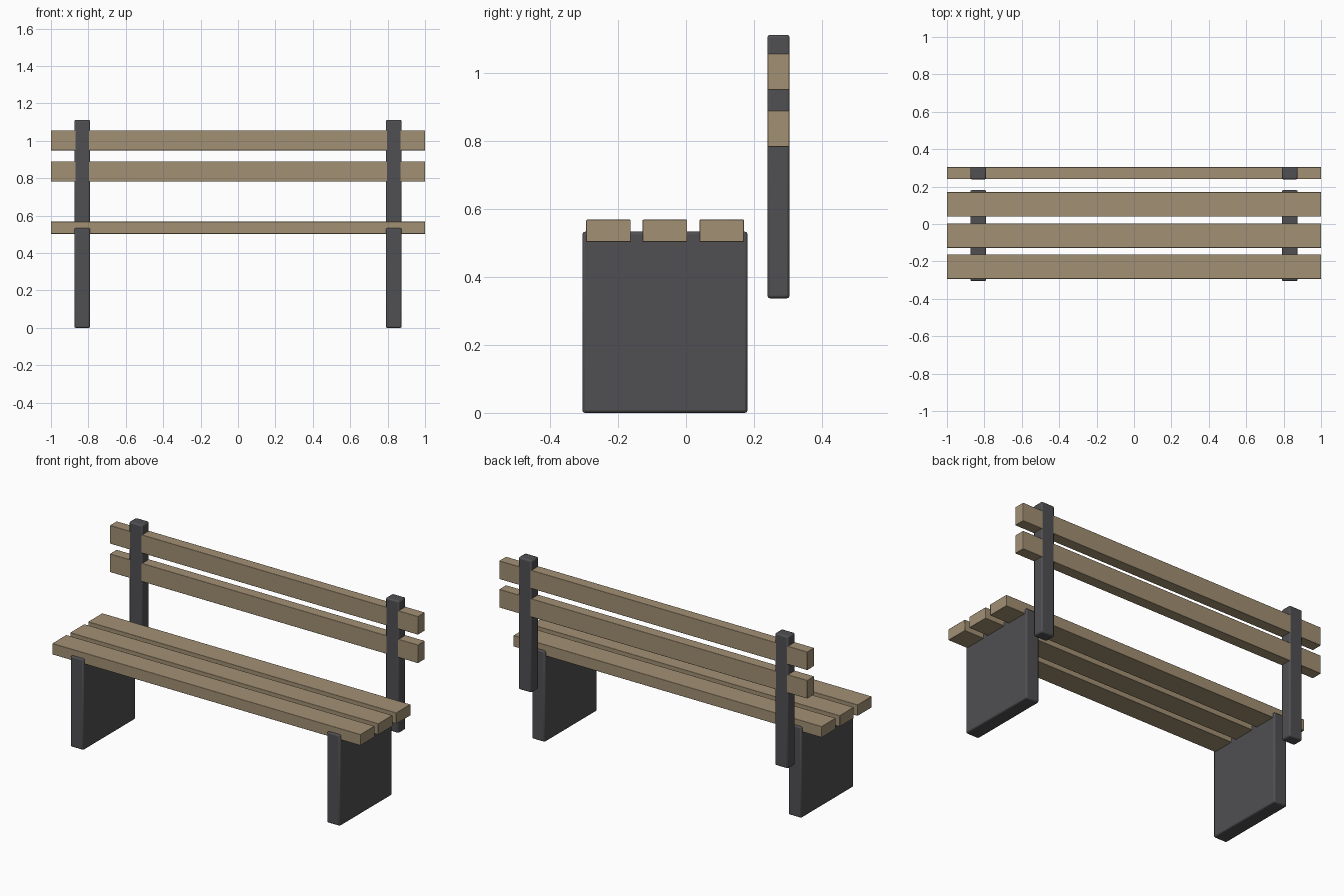
import bpy

cube = bpy.data.objects.get("Cube")
if cube:
    bpy.data.objects.remove(cube, do_unlink=True)


def material(name, rgb):
    mat = bpy.data.materials.new(name)
    mat.use_nodes = True
    colour = (*rgb, 1.0)
    mat.diffuse_color = colour
    mat.node_tree.nodes["Principled BSDF"].inputs["Base Color"].default_value = colour
    return mat


wood = material("tan wood", (0.36, 0.28, 0.175))
iron = material("dark grey metal", (0.08, 0.08, 0.086))


def box(name, xs, ys, zs, mat, bevel):
    """Box spanning the given (min, max) ranges with softened edges."""
    spans = (xs, ys, zs)
    bpy.ops.mesh.primitive_cube_add(size=1, location=[(a + b) / 2 for a, b in spans])
    obj = bpy.context.object
    obj.name = name
    obj.scale = [b - a for a, b in spans]
    bpy.ops.object.transform_apply(location=False, rotation=False, scale=True)
    obj.data.materials.append(mat)
    mod = obj.modifiers.new("soft edges", "BEVEL")
    mod.width = bevel
    mod.segments = 2
    bpy.ops.object.shade_smooth_by_angle()
    return obj


# Supports: a slab leg and a back post on each side
for side, sign in (("left", 1), ("right", -1)):
    xs = sorted((sign * 0.79, sign * 0.875))
    box(f"{side}_leg", xs, (-0.305, 0.181), (0, 0.533), iron, 0.008)
    box(f"{side}_back_post", xs, (0.239, 0.305), (0.337, 1.112), iron, 0.008)

# Seat: three planks let into the tops of the legs
for label, y in (("front", -0.228), ("middle", -0.062), ("rear", 0.105)):
    box(f"{label}_seat_plank", (-1, 1), (y - 0.0655, y + 0.0655),
        (0.503, 0.568), wood, 0.002)

# Backrest: two planks threaded through the posts
for label, z in (("lower", 0.836), ("upper", 1.003)):
    box(f"{label}_back_plank", (-1, 1), (0.24, 0.304),
        (z - 0.0535, z + 0.0535), wood, 0.002)
